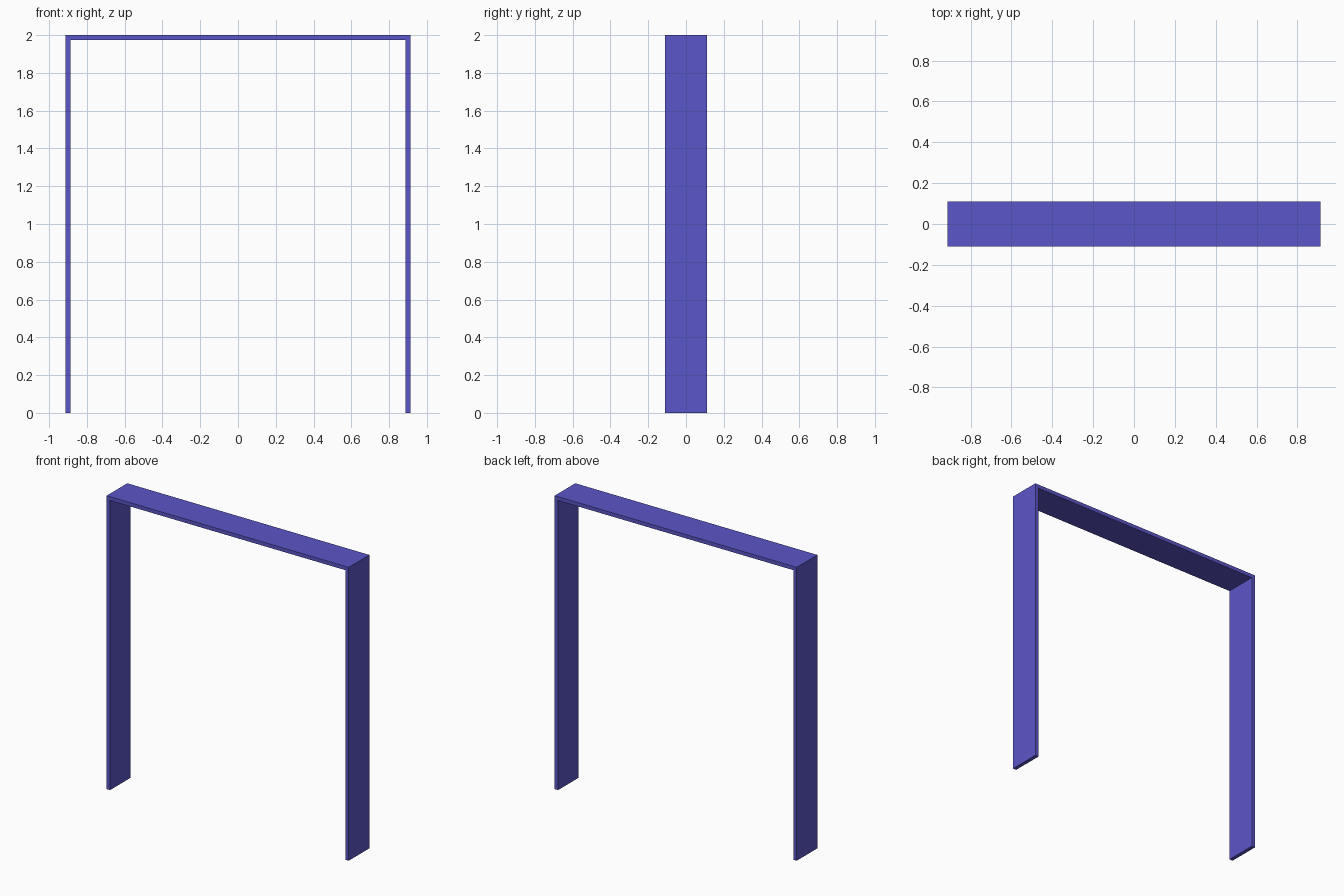
import bpy
import bmesh

if "Cube" in bpy.data.objects:
    bpy.data.objects.remove(bpy.data.objects["Cube"])

HALF_W, HALF_D, HEIGHT, THICK = 0.913, 0.111, 2.0, 0.026

# Outline of the open frame, seen from the front
inner = HALF_W - THICK
right = [(inner, HEIGHT - THICK), (inner, 0), (HALF_W, 0), (HALF_W, HEIGHT)]
profile = right + [(-x, z) for x, z in reversed(right)]

# Extrude the outline through the depth
bm = bmesh.new()
face = bm.faces.new([bm.verts.new((x, -HALF_D, z)) for x, z in profile])
result = bmesh.ops.extrude_face_region(bm, geom=[face], use_keep_orig=True)
moved = [v for v in result["geom"] if isinstance(v, bmesh.types.BMVert)]
bmesh.ops.translate(bm, verts=moved, vec=(0, 2 * HALF_D, 0))
bmesh.ops.recalc_face_normals(bm, faces=bm.faces)

mesh = bpy.data.meshes.new("door_frame")
bm.to_mesh(mesh)
bm.free()
frame = bpy.data.objects.new("door_frame", mesh)
bpy.context.collection.objects.link(frame)

# Blue-violet paint
paint = bpy.data.materials.new("frame_paint")
paint.diffuse_color = (0.105, 0.093, 0.58, 1)
paint.use_nodes = True
paint.node_tree.nodes["Principled BSDF"].inputs["Base Color"].default_value = paint.diffuse_color
mesh.materials.append(paint)
